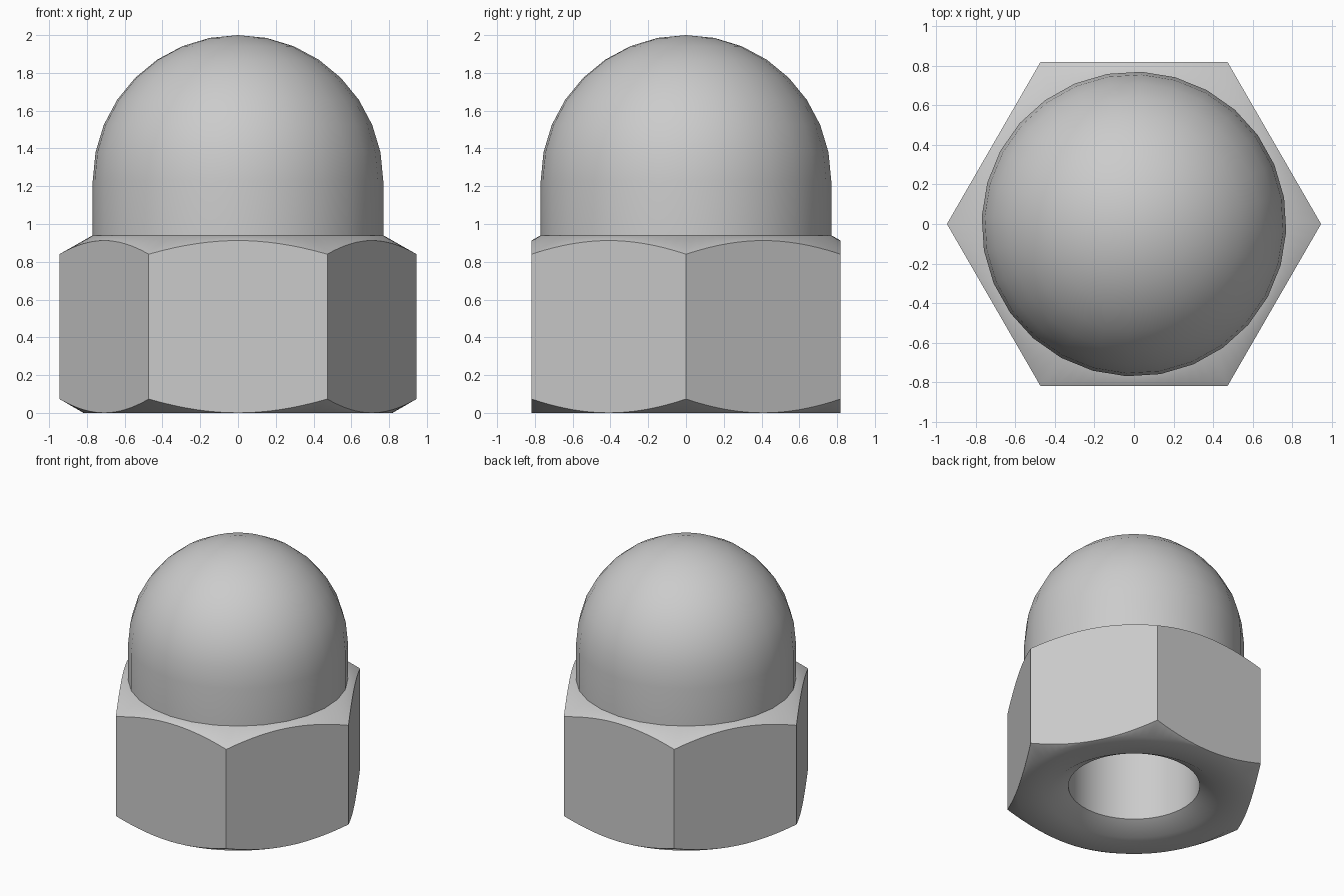
import bpy, bmesh
from math import sin, cos, pi, radians
from mathutils import Vector, Matrix

cube = bpy.data.objects.get("Cube")
if cube:
    bpy.data.objects.remove(cube, do_unlink=True)

steel = bpy.data.materials.new("light_grey_steel")
steel.use_nodes = True
GREY = (0.6, 0.6, 0.6, 1)
steel.diffuse_color = GREY
steel.node_tree.nodes["Principled BSDF"].inputs["Base Color"].default_value = GREY


def lathe(profile, steps, start=0):
    """Spin a list of (radius, height) points around z."""
    bm = bmesh.new()
    verts = [bm.verts.new((r, 0, z)) for r, z in profile]
    edges = [bm.edges.new(pair) for pair in zip(verts, verts[1:])]
    bmesh.ops.spin(bm, geom=verts + edges, cent=(0, 0, 0), axis=(0, 0, 1),
                   angle=2 * pi, steps=steps, use_merge=True)
    bmesh.ops.remove_doubles(bm, verts=bm.verts, dist=1e-4)
    bmesh.ops.rotate(bm, verts=bm.verts, matrix=Matrix.Rotation(start, 3, 'Z'))
    bmesh.ops.recalc_face_normals(bm, faces=bm.faces)
    return bm


def finish(bm, name):
    mesh = bpy.data.meshes.new(name)
    bm.to_mesh(mesh)
    bm.free()
    mesh.materials.append(steel)
    obj = bpy.data.objects.new(name, mesh)
    bpy.context.collection.objects.link(obj)
    bpy.ops.object.select_all(action='DESELECT')
    obj.select_set(True)
    bpy.context.view_layer.objects.active = obj
    bpy.ops.object.shade_smooth_by_angle(angle=radians(32))


# Hex body: blind bore, countersink and chamfers are turned, then six flats are cut
APOTHEM = 0.8185
BORE = 0.46
body = lathe([(0, 1.23), (BORE, 1.23), (BORE, 0.075), (0.59, 0), (0.818, 0),
              (1, 0.105), (1, 0.809), (0.77, 0.94), (0.74, 0.94)], 96)
for i in range(6):
    a = radians(30 + 60 * i)
    normal = Vector((cos(a), sin(a), 0))
    cut = bmesh.ops.bisect_plane(
        body, geom=body.verts[:] + body.edges[:] + body.faces[:], dist=1e-5,
        plane_co=normal * APOTHEM, plane_no=normal, clear_outer=True)
    rim = [e for e in cut["geom_cut"] if isinstance(e, bmesh.types.BMEdge)]
    bmesh.ops.edgeloop_fill(body, edges=rim)
bmesh.ops.recalc_face_normals(body, faces=body.faces)
finish(body, "hex_body")

# Domed cap: short cylinder rising into a hemisphere
R, RINGS = 0.77, 8
arc = [(R * cos(t), 2 - R + R * sin(t))
       for t in (pi / 2 * i / RINGS for i in range(RINGS))]
cap = lathe([(R, 0.935)] + arc + [(0, 2)], 28, radians(10))
finish(cap, "domed_cap")
